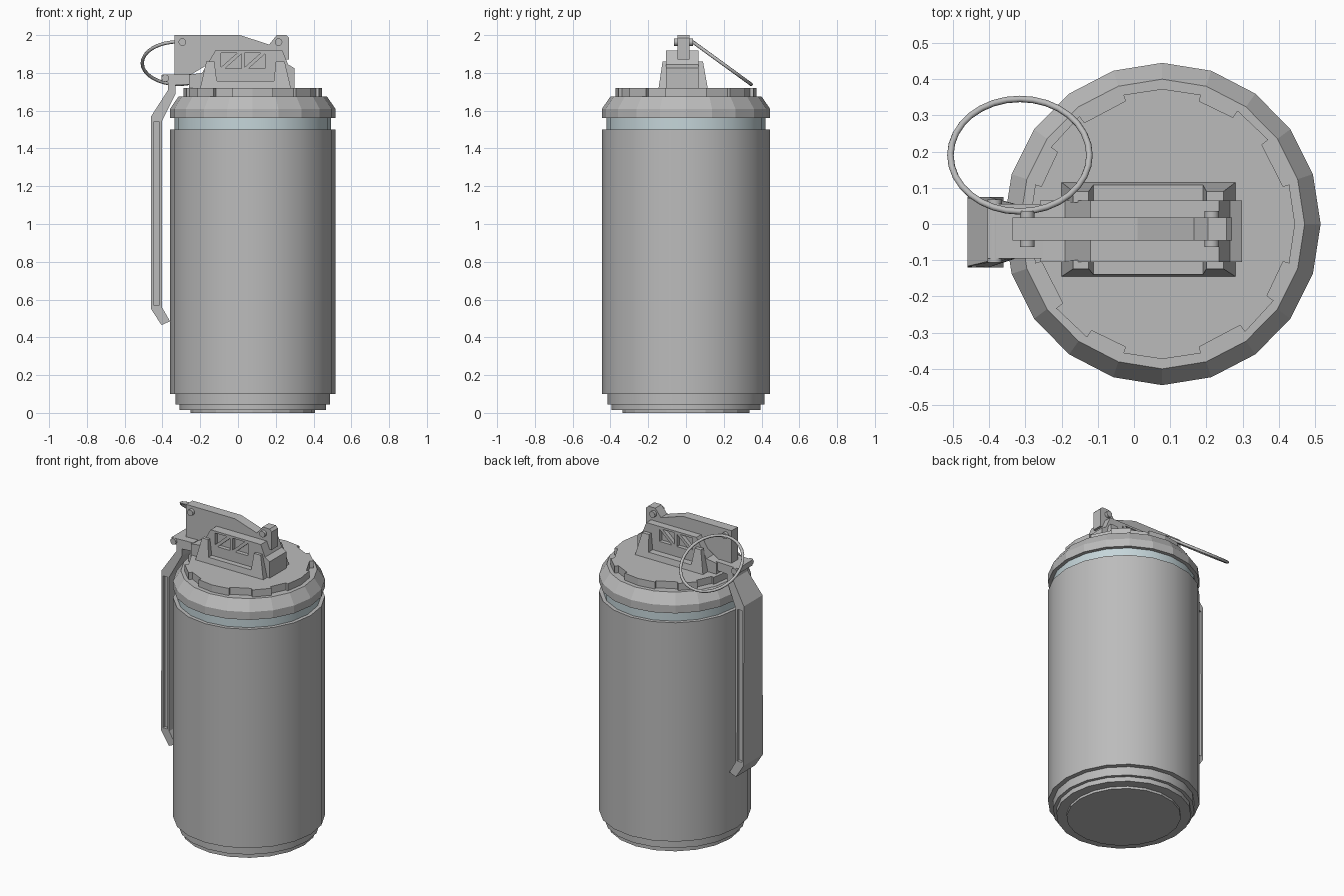
import bpy, bmesh
from math import sin, cos, pi, radians
from mathutils import Vector

old = bpy.data.objects.get("Cube")
if old:
    bpy.data.objects.remove(old, do_unlink=True)

CX = 0.078       # canister axis
SX = 0.983       # slight flattening along x


def material(name, rgb):
    m = bpy.data.materials.new(name)
    m.use_nodes = True
    m.diffuse_color = (*rgb, 1)
    m.node_tree.nodes["Principled BSDF"].inputs["Base Color"].default_value = (*rgb, 1)
    return m


GREY = material("plain_grey", (0.5, 0.5, 0.5))
BLUE = material("pale_blue", (0.56, 0.67, 0.7))


def finish(name, bm, mat=GREY, smooth=None):
    bmesh.ops.remove_doubles(bm, verts=bm.verts, dist=1e-5)
    bmesh.ops.recalc_face_normals(bm, faces=bm.faces)
    mesh = bpy.data.meshes.new(name)
    bm.to_mesh(mesh)
    bm.free()
    mesh.materials.append(mat)
    ob = bpy.data.objects.new(name, mesh)
    bpy.context.collection.objects.link(ob)
    if smooth:
        bpy.ops.object.select_all(action='DESELECT')
        ob.select_set(True)
        bpy.context.view_layer.objects.active = ob
        bpy.ops.object.shade_smooth_by_angle(angle=radians(smooth))
    return ob


def loft(name, rings, **kw):
    """Closed solid through two or more point rings."""
    bm = bmesh.new()
    loops = [[bm.verts.new(p) for p in ring] for ring in rings]
    for a, b in zip(loops, loops[1:]):
        n = len(a)
        for i in range(n):
            bm.faces.new((a[i], a[(i + 1) % n], b[(i + 1) % n], b[i]))
    bm.faces.new(loops[0])
    bm.faces.new(loops[-1])
    return finish(name, bm, **kw)


def lathe(name, profile, sides=20, **kw):
    return loft(name, [[(CX + SX * r * cos(2 * pi * i / sides), r * sin(2 * pi * i / sides), z)
                        for i in range(sides)] for r, z in profile], **kw)


def prism(name, outline, near, far, **kw):
    """Extrude an (x, z) outline along y; near and far may depend on z."""
    val = lambda v, z: v(z) if callable(v) else v
    return loft(name, [[(x, val(s, z), z) for x, z in outline] for s in (near, far)], **kw)


def rod(name, x, z, r, near, far, sides=12):
    pts = [(x + r * cos(2 * pi * i / sides), z + r * sin(2 * pi * i / sides)) for i in range(sides)]
    return prism(name, pts, near, far, smooth=40)


def cut(ob, cutter):
    mod = ob.modifiers.new("cut", 'BOOLEAN')
    mod.operation = 'DIFFERENCE'
    mod.solver = 'EXACT'
    mod.object = cutter
    cutter.hide_render = True
    bpy.context.view_layer.objects.active = ob
    bpy.ops.object.modifier_apply(modifier=mod.name)
    bpy.data.objects.remove(cutter, do_unlink=True)


# Canister
lathe("base_disc", [(0.335, 0), (0.335, 0.02)])
lathe("base_rim", [(0.395, 0.015), (0.395, 0.045), (0.415, 0.045), (0.415, 0.1)], smooth=30)
lathe("canister_body", [(0.445, 0.1), (0.445, 1.5)], smooth=30)
lathe("colour_band", [(0.422, 1.5), (0.422, 1.56)], mat=BLUE, smooth=30)
lathe("collar", [(0.445, 1.56), (0.445, 1.61), (0.4, 1.675)])

# Notched cap: wide and narrow teeth repeated each quarter turn
quarter = [(-17, 0.373), (0, 0.373), (17, 0.373), (17, 0.355), (38, 0.355),
           (38, 0.378), (56, 0.378), (56, 0.355), (73, 0.355)]
teeth = [(radians(a + 90 * q), r) for q in range(4) for a, r in quarter]
loft("notched_cap", [[(CX + SX * r * cos(a), r * sin(a), z) for a, r in teeth]
                     for z in (1.67, 1.72)])

# Fuze housing with recessed triangular windows on both sides
housing = prism("fuze_housing", [(-0.26, 1.72), (-0.26, 1.79), (-0.19, 1.8), (-0.12, 1.918),
                                 (0.235, 1.918), (0.265, 1.845), (0.298, 1.825), (0.298, 1.72)],
                -0.105, 0.065)
for x in (-0.09, 0.035):
    for tri in ([(x, 1.83), (x, 1.905), (x + 0.085, 1.905)],
                [(x + 0.02, 1.822), (x + 0.108, 1.822), (x + 0.108, 1.9)]):
        for near, far in ((-0.2, -0.08), (0.04, 0.2)):
            cut(housing, prism("window_cutter", tri, near, far))

# Sloped U-shaped cheeks either side of the housing
cheek = [(-0.2, 1.72), (-0.168, 1.86), (-0.125, 1.86), (-0.112, 1.757),
         (0.19, 1.757), (0.2, 1.86), (0.247, 1.86), (0.28, 1.72)]
prism("front_cheek", cheek, lambda z: -0.145 + (z - 1.72) * 0.15, -0.1)
prism("back_cheek", cheek, 0.06, lambda z: 0.115 - (z - 1.72) * 0.18)

# Central fin and its two pins
prism("top_fin", [(-0.335, 2), (0.01, 2), (0.165, 1.95), (0.205, 2), (0.255, 2), (0.27, 1.985),
                  (0.27, 1.87), (0.1, 1.87), (-0.15, 1.85), (-0.25, 1.79), (-0.335, 1.79)],
      -0.045, 0.018)
for name, x in (("ring_pin", -0.295), ("hinge_pin", 0.215)):
    rod(name, x, 1.963, 0.02, -0.064, 0.036)

# Safety lever: narrow at the top, wider along the straight grip
taper = lambda z: min(max((z - 1.55) / 0.15, 0), 1)
lever = prism("safety_lever", [(-0.405, 1.79), (-0.405, 1.755), (-0.37, 1.75), (-0.37, 1.71),
                               (-0.46, 1.57), (-0.46, 0.55), (-0.405, 0.465), (-0.36, 0.485),
                               (-0.403, 0.56), (-0.403, 1.545), (-0.33, 1.69), (-0.33, 1.735),
                               (-0.25, 1.74), (-0.25, 1.795)],
              lambda z: -0.12 + 0.025 * taper(z), lambda z: 0.075 - 0.02 * taper(z))
slot = [(-0.447, 0.57), (-0.415, 0.57), (-0.415, 1.54), (-0.447, 1.54)]
for near, far in ((-0.2, -0.1), (0.055, 0.2)):
    cut(lever, prism("slot_cutter", slot, near, far))
rod("lever_hinge", -0.385, 1.772, 0.02, -0.107, 0.067)

# Pull ring, tilted down toward the back
tilt = radians(-36)
bm = bmesh.new()
N, M, R, T = 32, 8, 0.192, 0.009
grid = []
for i in range(N):
    a = 2 * pi * i / N
    row = []
    for j in range(M):
        b = 2 * pi * j / M
        rad = R + T * cos(b)
        x, y, z = rad * cos(a), rad * sin(a), T * sin(b)
        p = Vector((x, y * cos(tilt) - z * sin(tilt), y * sin(tilt) + z * cos(tilt)))
        row.append(bm.verts.new(p + Vector((-0.315, 0.19, 1.852))))
    grid.append(row)
for i in range(N):
    for j in range(M):
        k, l = (i + 1) % N, (j + 1) % M
        bm.faces.new((grid[i][j], grid[k][j], grid[k][l], grid[i][l]))
finish("pull_ring", bm, smooth=50)
